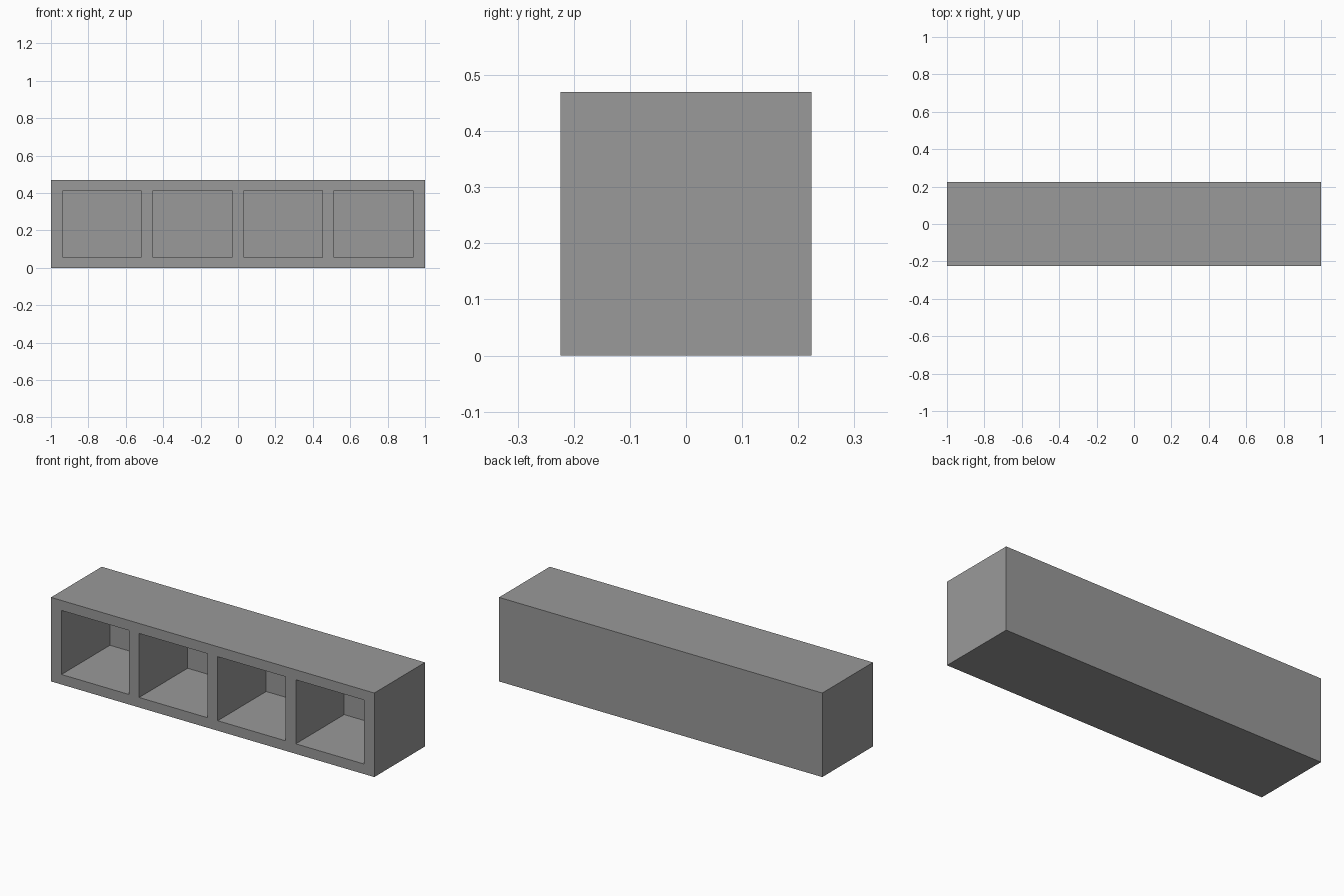
import bpy

# Remove the default cube
cube = bpy.data.objects.get("Cube")
if cube:
    bpy.data.objects.remove(cube, do_unlink=True)

# Overall dimensions
WIDTH, DEPTH, HEIGHT = 2.0, 0.448, 0.47
SIDE, SHELF, BACK = 0.065, 0.056, 0.02
INNER = WIDTH - 2 * SIDE
OPENING = HEIGHT - 2 * SHELF

grey = bpy.data.materials.new("mid grey")
grey.use_nodes = True
colour = (0.32, 0.32, 0.32, 1)
grey.diffuse_color = colour
grey.node_tree.nodes["Principled BSDF"].inputs["Base Color"].default_value = colour


def board(name, size, centre):
    bpy.ops.mesh.primitive_cube_add(size=1, location=centre)
    obj = bpy.context.object
    obj.name = name
    obj.scale = size
    bpy.ops.object.transform_apply(location=False, rotation=False, scale=True)
    obj.data.materials.append(grey)
    return obj


# End panels
for name, sign in (("left_side", 1), ("right_side", -1)):
    board(name, (SIDE, DEPTH, HEIGHT), (sign * (WIDTH - SIDE) / 2, 0, HEIGHT / 2))

# Top and bottom boards
for name, z in (("bottom_board", SHELF / 2), ("top_board", HEIGHT - SHELF / 2)):
    board(name, (INNER, DEPTH, SHELF), (0, 0, z))

# Back panel set flush between the boards
board("back_panel", (INNER, BACK, OPENING), (0, (DEPTH - BACK) / 2, HEIGHT / 2))

# Upright dividers
for name, x in (("right_divider", -0.486), ("middle_divider", 0), ("left_divider", 0.483)):
    board(name, (0.063, DEPTH - BACK, OPENING), (x, -BACK / 2, HEIGHT / 2))
